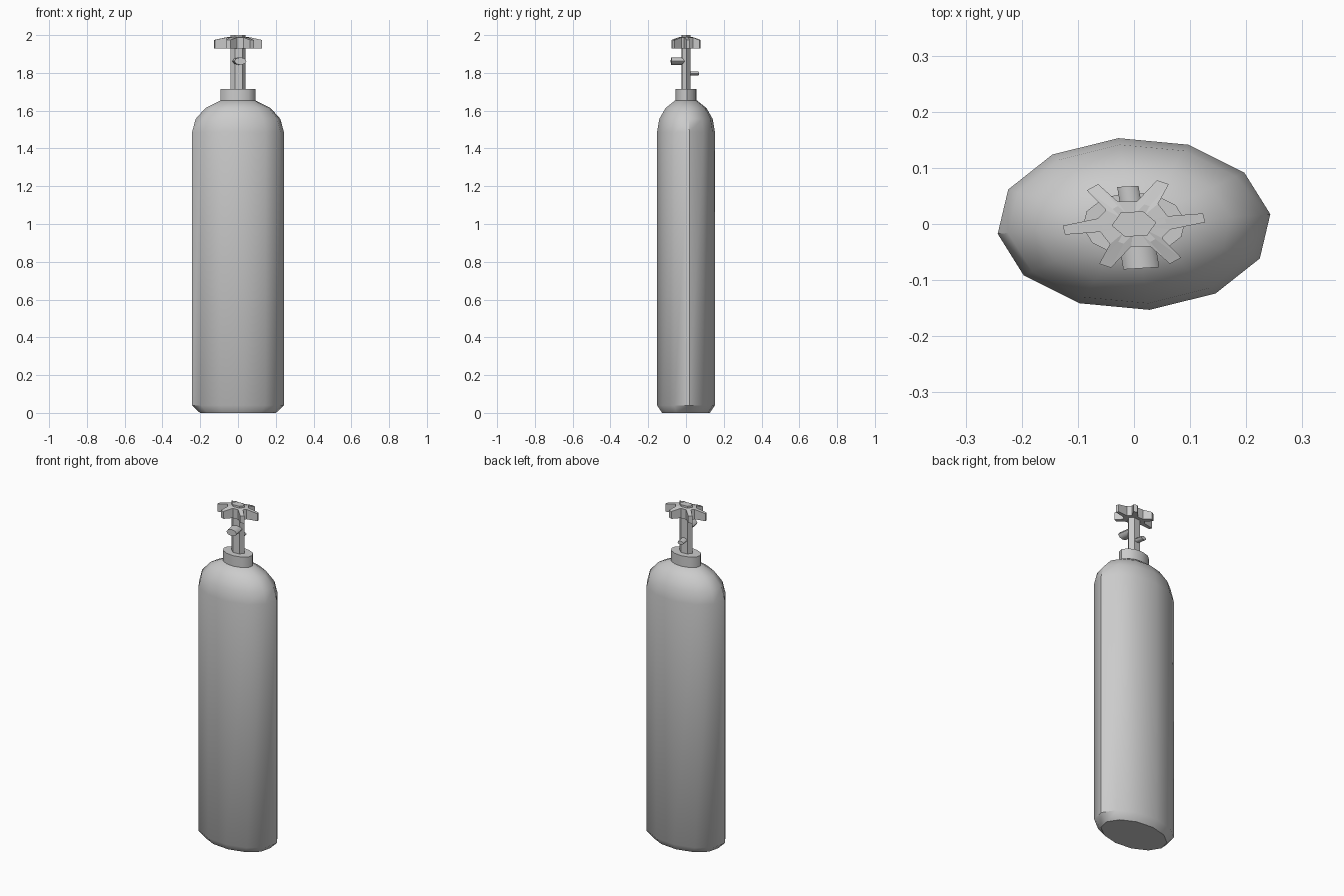
import bpy, bmesh, math
from math import sin, cos, pi, radians

if "Cube" in bpy.data.objects:
    bpy.data.objects.remove(bpy.data.objects["Cube"])

PHASE = radians(6.5)


def ellipse(n, rx, ry, z, phase=PHASE):
    return [(rx * cos(2 * pi * i / n + phase), ry * sin(2 * pi * i / n + phase), z)
            for i in range(n)]


def loft(name, rings, smooth_angle=None):
    """Skin a stack of equal-length rings and cap both ends."""
    bm = bmesh.new()
    loops = [[bm.verts.new(p) for p in ring] for ring in rings]
    n = len(loops[0])
    for a, b in zip(loops, loops[1:]):
        for i in range(n):
            j = (i + 1) % n
            bm.faces.new((a[i], a[j], b[j], b[i]))
    bm.faces.new(loops[0][::-1])
    bm.faces.new(loops[-1])
    bmesh.ops.recalc_face_normals(bm, faces=bm.faces)
    mesh = bpy.data.meshes.new(name)
    bm.to_mesh(mesh)
    bm.free()
    ob = bpy.data.objects.new(name, mesh)
    bpy.context.collection.objects.link(ob)
    if smooth_angle:
        bpy.ops.object.select_all(action='DESELECT')
        ob.select_set(True)
        bpy.context.view_layer.objects.active = ob
        bpy.ops.object.shade_smooth_by_angle(angle=radians(smooth_angle))
    return ob


# Tank body: chamfered foot, straight wall, quarter-round shoulder
RX, RY = 0.2445, 0.154
profile = [(0.83, 0.0), (1.0, 0.04)]
profile += [(cos(radians(a)), 1.487 + 0.18 * sin(radians(a))) for a in (0, 22.5, 45, 67.5)]
loft("tank_body", [ellipse(12, RX * s, RY * s, z) for s, z in profile], 42)

# Neck collar and valve stem
loft("neck_collar", [ellipse(12, 0.092, 0.057, z) for z in (1.64, 1.716)], 40)
loft("valve_stem", [ellipse(6, 0.04, 0.025, z) for z in (1.70, 2.0)])

# Six-armed hand wheel: half outline, repeated by a half turn, arms thinner at the tips
half = [(0.127, 0.003), (0.123, 0.019), (0.060, 0.014), (0.043, 0.036),
        (0.062, 0.071), (0.041, 0.078), (0.005, 0.040), (-0.029, 0.040),
        (-0.064, 0.071), (-0.084, 0.060), (-0.050, 0.025), (-0.064, 0.010)]
outline = half + [(-x, -y) for x, y in half]


def wheel_top(x, y):
    return 1.974 if math.hypot(x / 0.127, y / 0.08) > 0.8 else 1.988


wheel_bottom = [(x, y, 1.93) for x, y in outline]
wheel_upper = [(x, y, wheel_top(x, y)) for x, y in outline]
wheel_hub = [(x * 0.45, y * 0.45, 1.989) for x, y in outline]
loft("hand_wheel", [wheel_bottom, wheel_upper, wheel_hub])


# Gas outlets: squashed, slightly skewed tubes leaving the stem
def outlet(name, tip_x, tip_y, z, rx, rz, skew):
    rings = []
    for t in (0.0, 1.0):
        rings.append([(tip_x * t + rx * cos(k * pi / 4),
                       tip_y * t + skew * cos(k * pi / 4),
                       z + rz * sin(k * pi / 4)) for k in range(8)])
    loft(name, rings, 50)


outlet("front_outlet", 0.013, -0.079, 1.862, 0.032, 0.020, 0.002)
outlet("rear_outlet", -0.011, 0.067, 1.797, 0.019, 0.011, 0.001)
